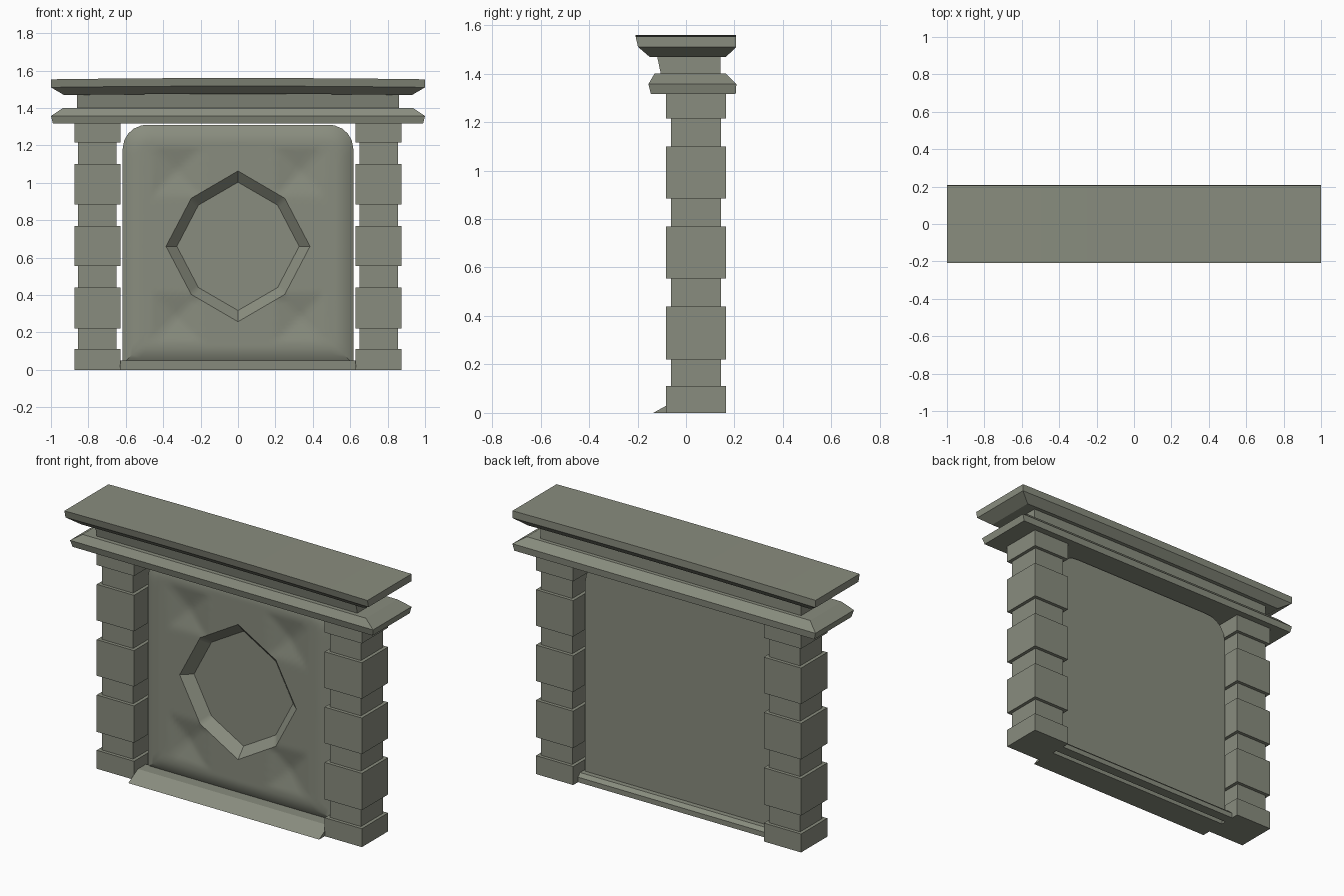
import bpy, bmesh, math

if "Cube" in bpy.data.objects:
    bpy.data.objects.remove(bpy.data.objects["Cube"])

stone = bpy.data.materials.new("grey_green_stone")
stone.diffuse_color = (0.25, 0.265, 0.21, 1)
stone.use_nodes = True
stone.node_tree.nodes["Principled BSDF"].inputs["Base Color"].default_value = stone.diffuse_color


def finish(name, bm):
    bmesh.ops.recalc_face_normals(bm, faces=bm.faces)
    me = bpy.data.meshes.new(name)
    bm.to_mesh(me)
    bm.free()
    me.materials.append(stone)
    ob = bpy.data.objects.new(name, me)
    bpy.context.collection.objects.link(ob)
    return ob


def bridge(bm, a, b):
    for i in range(len(a)):
        j = (i + 1) % len(a)
        bm.faces.new((a[i], a[j], b[j], b[i]))


def loft(name, rows, cx=0, n=2, sag=0):
    """Stack of rectangles (z, half width, y front, y back), optionally sagging to the ends."""
    bm = bmesh.new()
    rings = []
    for z, w, y0, y1 in rows:
        xs = [w * (2 * i / (n - 1) - 1) for i in range(n)]
        pts = [(x, y0) for x in xs] + [(x, y1) for x in reversed(xs)]
        rings.append([bm.verts.new((cx + x, y, z - sag * x * x)) for x, y in pts])
    for a, b in zip(rings, rings[1:]):
        bridge(bm, a, b)
    for r in (rings[0], rings[-1]):
        for i in range(n - 1):
            bm.faces.new((r[i], r[i + 1], r[2 * n - 2 - i], r[2 * n - 1 - i]))
    return finish(name, bm)


# Banded pillars: alternating wide and narrow courses
WIDE, THIN = (0.123, -0.082, 0.165), (0.103, -0.062, 0.145)
levels = [0, 0.11, 0.22, 0.44, 0.555, 0.77, 0.885, 1.10, 1.215, 1.32]
for side, cx in (("left", -0.752), ("right", 0.752)):
    rows = []
    for i in range(9):
        prof = WIDE if i % 2 == 0 else THIN
        rows += [(levels[i],) + prof, (levels[i + 1],) + prof]
    loft(side + "_pillar", rows, cx)

# Mouldings and mantel shelf
loft("lower_cornice", [(1.317, 0.99, -0.145, 0.205), (1.357, 1.0, -0.155, 0.208),
                       (1.40, 0.935, -0.13, 0.165)])
loft("frieze", [(1.39, 0.86, -0.102, 0.142), (1.485, 0.86, -0.122, 0.142)])
loft("mantel_shelf", [(1.475, 0.93, -0.15, 0.165), (1.517, 1.0, -0.198, 0.207),
                      (1.56, 1.0, -0.208, 0.207)], n=9, sag=0.007)


# Base ledges in front of and behind the panel
def ledge(name, prof):
    bm = bmesh.new()
    a, b = [[bm.verts.new((x, y, z)) for y, z in prof] for x in (-0.63, 0.63)]
    bridge(bm, a, b)
    bm.faces.new(a)
    bm.faces.new(b)
    finish(name, bm)


ledge("front_ledge", [(-0.135, 0), (-0.045, 0.05), (0.03, 0.05), (0.03, 0)])
ledge("back_ledge", [(0.06, 0), (0.06, 0.05), (0.10, 0.05), (0.12, 0.03), (0.12, 0)])

# Panel: octagonal recess, cushioned edge, four dents
CZ, STEPS, RINGS = 0.66, 16, 22
HX, TOP, BOT, RAD = 0.617, 1.31, 0.03, 0.13


def octagon(rx, rz, dx, dz):
    corners = [(rx, 0), (dx, dz), (0, rz), (-dx, dz), (-rx, 0), (-dx, -dz), (0, -rz), (dx, -dz)]
    pts = []
    for i, p in enumerate(corners):
        q = corners[(i + 1) % 8]
        for k in range(STEPS):
            t = k / STEPS
            pts.append((p[0] + (q[0] - p[0]) * t, CZ + p[1] + (q[1] - p[1]) * t))
    return pts


def edge_distance(x, z):
    """Distance inside the panel outline (rounded at the top corners)."""
    x = abs(x)
    if x > HX - RAD and z > TOP - RAD:
        return RAD - math.hypot(x - HX + RAD, z - TOP + RAD)
    return min(HX - x, TOP - z, z - BOT)


def outline(x, z):
    lo, hi = 0.0, 4.0
    for _ in range(30):
        m = (lo + hi) / 2
        if edge_distance(x * m, CZ + (z - CZ) * m) > 0:
            lo = m
        else:
            hi = m
    return x * lo, CZ + (z - CZ) * lo


def depth(x, z):
    rim = max(0, 1 - edge_distance(x, z) / 0.10)
    y = 0.035 * rim ** 2
    for cz in (1.06, 0.28):
        d = max(abs(abs(x) - 0.33), abs(z - cz)) / 0.13
        y += 0.025 * max(0, 1 - d)
    return y


bm = bmesh.new()
hole = octagon(0.385, 0.403, 0.25, 0.257)
floor = octagon(0.327, 0.343, 0.212, 0.22)
rim = [outline(x, z) for x, z in hole]
# keep the two lower corners square
for sx in (-1, 1):
    i = min(range(len(rim)), key=lambda k: math.hypot(rim[k][0] - sx * HX, rim[k][1] - BOT))
    rim[i] = (sx * HX, BOT)
rings = [[bm.verts.new((x, 0.053, z)) for x, z in floor]]
for k in range(RINGS + 1):
    t = k / RINGS
    ring = []
    for (x0, z0), (x1, z1) in zip(hole, rim):
        x, z = x0 + (x1 - x0) * t, z0 + (z1 - z0) * t
        ring.append(bm.verts.new((x, depth(x, z) if k else 0.0, z)))
    rings.append(ring)
rings.append([bm.verts.new((x, 0.07, z)) for x, z in rim])
for a, b in zip(rings, rings[1:]):
    bridge(bm, a, b)
bm.faces.new(rings[0])
bm.faces.new(rings[-1])
panel = finish("recessed_panel", bm)
bpy.context.view_layer.objects.active = panel
panel.select_set(True)
bpy.ops.object.shade_smooth_by_angle(angle=math.radians(30))
